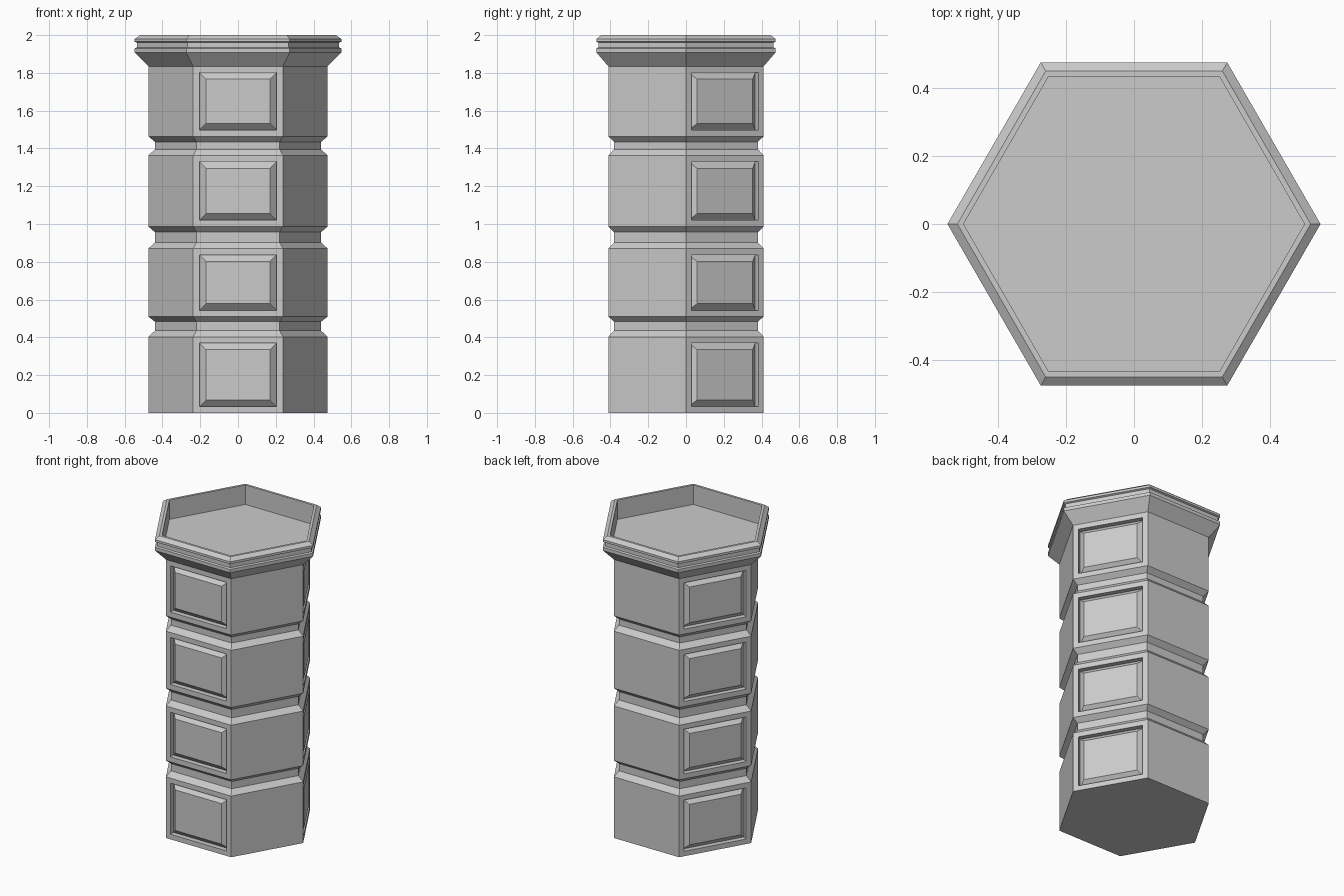
import bpy, bmesh, math

if "Cube" in bpy.data.objects:
    bpy.data.objects.remove(bpy.data.objects["Cube"])

# Hexagonal pillar profile: (corner radius, height), from base to inner tray
R, G = 0.475, 0.44
profile = [(R, 0.0)]
panel_rows = []
for z0, z1, z2, z3 in [(0.403, 0.435, 0.483, 0.51),
                       (0.87, 0.902, 0.957, 0.987),
                       (1.363, 1.395, 1.435, 1.464)]:
    panel_rows.append(len(profile) - 1)
    profile += [(R, z0), (G, z1), (G, z2), (R, z3)]
panel_rows.append(len(profile) - 1)
# Cornice, rim and recessed tray
profile += [(R, 1.835), (0.547, 1.908), (0.547, 1.93), (0.535, 1.935),
            (0.535, 1.96), (0.547, 1.965), (0.547, 1.98), (0.518, 2.0),
            (0.50, 2.0), (0.50, 1.872)]

bm = bmesh.new()
rings = [[bm.verts.new((r * math.cos(k * math.pi / 3), r * math.sin(k * math.pi / 3), z))
          for k in range(6)] for r, z in profile]
panels = []
for i in range(len(rings) - 1):
    a, b = rings[i], rings[i + 1]
    for k in range(6):
        n = (k + 1) % 6
        f = bm.faces.new((a[k], a[n], b[n], b[k]))
        # Every second side carries panels
        if i in panel_rows and k % 2 == 0:
            panels.append(f)
bm.faces.new(rings[0][::-1])
bm.faces.new(rings[-1])
bm.normal_update()

# Panels: flat border, sunk step, then a bevelled centre rising back up
for thickness, depth in [(0.033, 0.0), (0.0, -0.033), (0.035, 0.033)]:
    bmesh.ops.inset_individual(bm, faces=panels, thickness=thickness,
                               depth=depth, use_even_offset=True)
    bm.normal_update()

mesh = bpy.data.meshes.new("hexagonal_pillar")
bm.to_mesh(mesh)
bm.free()
bpy.context.collection.objects.link(bpy.data.objects.new("hexagonal_pillar", mesh))
